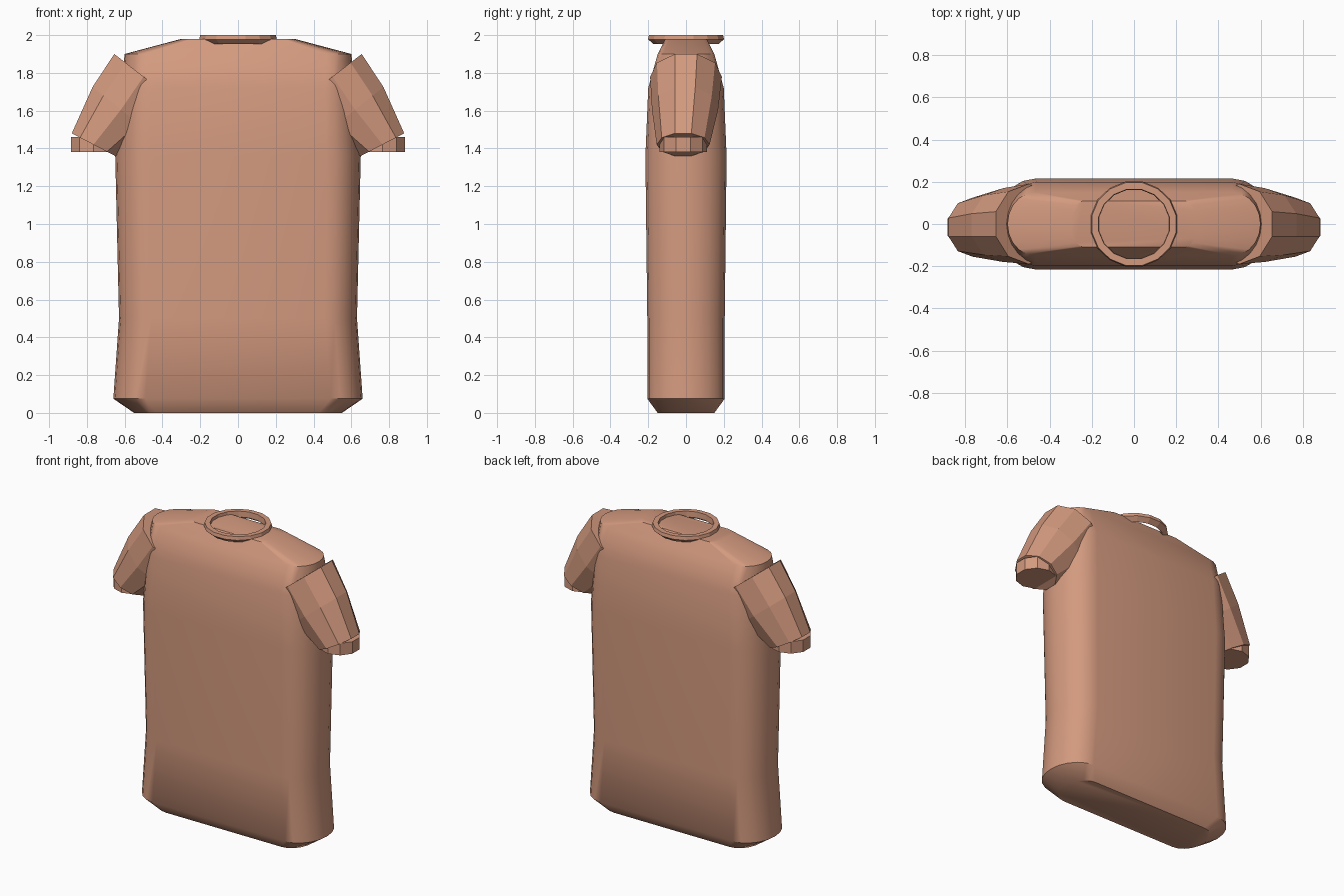
import bpy, bmesh, math
from mathutils import Vector

if "Cube" in bpy.data.objects:
    bpy.data.objects.remove(bpy.data.objects["Cube"], do_unlink=True)

COLOUR = (0.65, 0.32, 0.21, 1)
cloth = bpy.data.materials.new("terracotta_cloth")
cloth.use_nodes = True
cloth.diffuse_color = COLOUR
bsdf = cloth.node_tree.nodes["Principled BSDF"]
bsdf.inputs["Base Color"].default_value = COLOUR
bsdf.inputs["Roughness"].default_value = 0.8


def loft(name, rings, closed=False):
    """Skin a list of equal-length point rings, capped unless closed into a loop."""
    bm = bmesh.new()
    loops = [[bm.verts.new(p) for p in ring] for ring in rings]
    pairs = list(zip(loops, loops[1:]))
    if closed:
        pairs.append((loops[-1], loops[0]))
    else:
        bm.faces.new(loops[0])
        bm.faces.new(loops[-1])
    n = len(loops[0])
    for a, b in pairs:
        for i in range(n):
            j = (i + 1) % n
            bm.faces.new((a[i], a[j], b[j], b[i]))
    bmesh.ops.recalc_face_normals(bm, faces=bm.faces)
    mesh = bpy.data.meshes.new(name)
    bm.to_mesh(mesh)
    bm.free()
    mesh.materials.append(cloth)
    obj = bpy.data.objects.new(name, mesh)
    bpy.context.collection.objects.link(obj)
    return obj


def stadium(z, width, depth, cap, steps=10):
    """Cross-section with flat front and back and elliptical sides."""
    pts = []
    for side in (1, -1):
        for i in range(steps + 1):
            a = math.pi * (i / steps - 0.5)
            pts.append((side * (width - cap + cap * math.cos(a)),
                        side * depth * math.sin(a), z))
    return pts


def ellipse(centre, u, v, sides):
    """Ring with a flat side facing along u."""
    c, u, v = Vector(centre), Vector(u), Vector(v)
    k = 1 / math.cos(math.pi / sides)
    return [c + u * math.cos(a) * k + v * math.sin(a)
            for a in ((i + 0.5) * math.tau / sides for i in range(sides))]


# Torso: hem, waist, chest, shoulders
sections = [(0.0, 0.55, 0.15, 0.12), (0.075, 0.66, 0.205, 0.17),
            (0.5, 0.63, 0.205, 0.17), (1.36, 0.65, 0.215, 0.18),
            (1.72, 0.62, 0.2, 0.16), (1.9, 0.6, 0.15, 0.13),
            (1.98, 0.3, 0.11, 0.06)]
torso = loft("shirt_body", [stadium(*s) for s in sections])
bpy.context.view_layer.objects.active = torso
torso.select_set(True)
bpy.ops.object.shade_smooth_by_angle(angle=math.radians(40))
torso.select_set(False)

# Sleeves and cuffs, mirrored
for side, s in (("left", 1), ("right", -1)):
    loft(side + "_sleeve", [
        ellipse((s * 0.5, 0, 1.78), (s * 0.155, 0, 0.12), (0, 0.19, 0), 10),
        ellipse((s * 0.62, -0.005, 1.605), (s * 0.15, 0, 0.12), (0, 0.175, 0), 10),
        ellipse((s * 0.765, -0.015, 1.42), (s * 0.115, 0, 0.06), (0, 0.14, 0), 10)])
    loft(side + "_cuff", [
        ellipse((s * 0.765, -0.015, z), (s * 0.12, 0, 0), (0, 0.125, 0), 10)
        for z in (1.38, 1.46)])

# Collar: ring with a bevelled lower edge
profile = [(0.165, 1.962), (0.175, 1.952), (0.205, 1.978), (0.2, 2.0), (0.168, 2.0)]
loft("collar", [ellipse((0, 0, z), (r, 0, 0), (0, r, 0), 16) for r, z in profile],
     closed=True)
